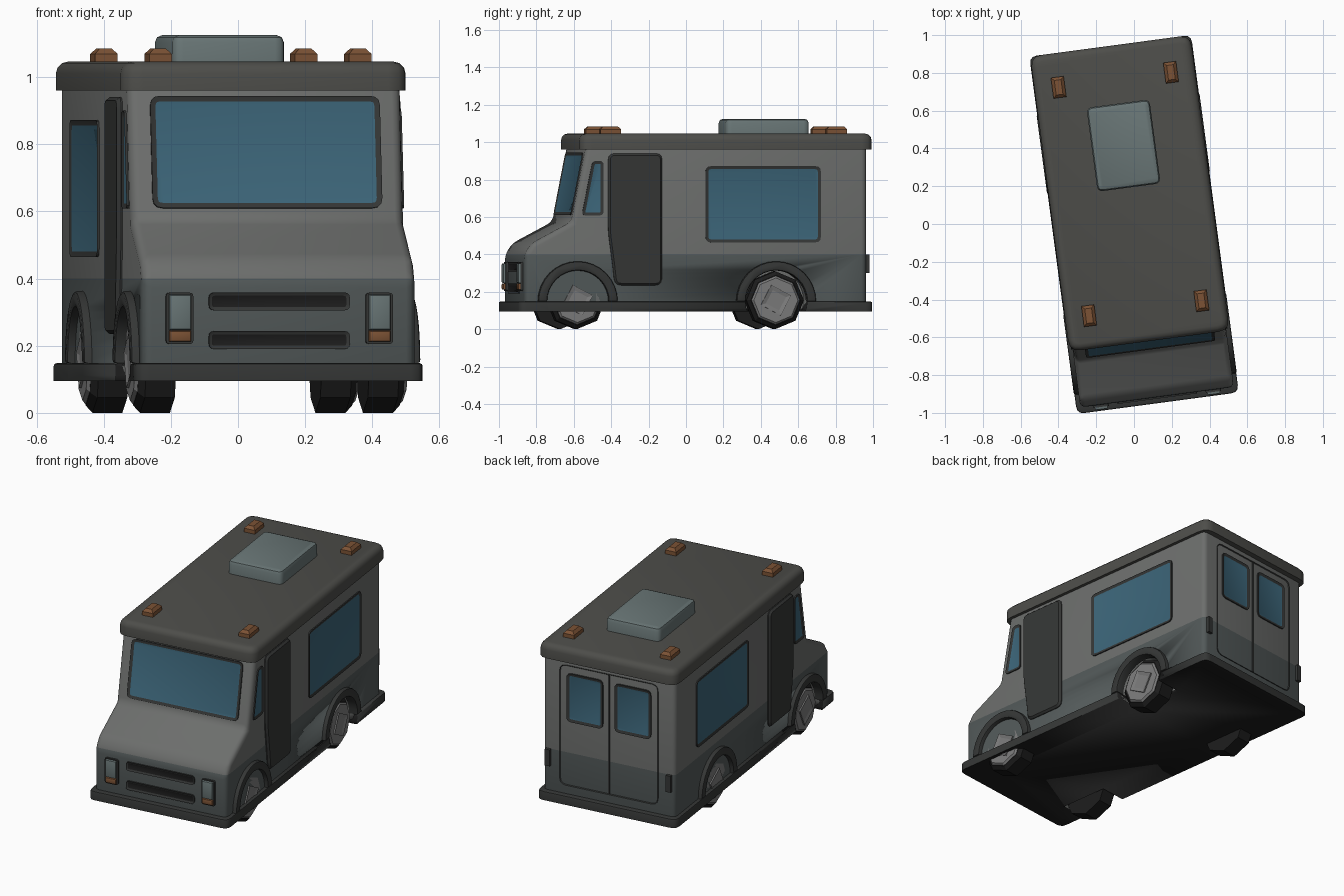
import bpy, bmesh
from math import sin, cos, pi, radians
from mathutils import Matrix, Vector

if "Cube" in bpy.data.objects:
    bpy.data.objects.remove(bpy.data.objects["Cube"])

def material(name, rgb):
    m = bpy.data.materials.new(name)
    m.diffuse_color = (*rgb, 1)
    m.use_nodes = True
    m.node_tree.nodes["Principled BSDF"].inputs["Base Color"].default_value = m.diffuse_color
    return m

BODY = material("body_grey", (.15, .155, .15))
LOWER = material("lower_grey", (.085, .1, .1))
ROOF = material("roof_grey", (.075, .075, .068))
TRIM = material("trim_dark", (.035, .037, .036))
BLACK = material("black", (.012, .012, .012))
GLASS = material("glass", (.045, .13, .19))
METAL = material("metal", (.2, .2, .2))
UNIT = material("unit_grey", (.14, .18, .18))
AMBER = material("amber", (.2, .085, .035))
parts = []

def axes(u, v, n, origin=(0, 0, 0)):
    m = Matrix((u, v, n)).transposed().to_4x4()
    m.translation = origin
    return m

def side(s):
    return axes((0, 1, 0), (0, 0, 1), (s, 0, 0))

PLAN = Matrix.Identity(4)
FRONT = axes((1, 0, 0), (0, 0, 1), (0, -1, 0), (0, -.925, 0))
BACK = axes((1, 0, 0), (0, 0, 1), (0, 1, 0), (0, .92, 0))

def rounded(pts, r, n=3):
    """Round the corners of a polygon."""
    out, pts = [], [Vector(p) for p in pts]
    for i, p in enumerate(pts):
        a = p + (pts[i - 1] - p).normalized() * r
        b = p + (pts[(i + 1) % len(pts)] - p).normalized() * r
        for k in range(n + 1):
            t = k / n
            out.append(a * (1 - t) ** 2 + p * 2 * t * (1 - t) + b * t * t)
    return out

def rect(u0, u1, v0, v1, r=0):
    pts = [(u0, v0), (u1, v0), (u1, v1), (u0, v1)]
    return rounded(pts, r) if r else pts

def circle(u, v, r, n, phase=0):
    return [(u + r * cos(phase + 2 * pi * k / n), v + r * sin(phase + 2 * pi * k / n)) for k in range(n)]

def slab(name, outline, n0, n1, m, mats, inset=0, depth=0, bevel=0, seg=2, all_edges=False, split=None, smooth=True):
    """Extrude an outline; optionally inset its outer cap or bevel its edges."""
    bm = bmesh.new()
    lo = [bm.verts.new((p[0], p[1], n0)) for p in outline]
    hi = [bm.verts.new((p[0], p[1], n1)) for p in outline]
    bm.faces.new(lo[::-1])
    top = bm.faces.new(hi)
    for i in range(len(lo)):
        j = (i + 1) % len(lo)
        bm.faces.new((lo[i], lo[j], hi[j], hi[i]))
    bm.normal_update()
    if inset:
        bmesh.ops.inset_region(bm, faces=[top], thickness=inset, depth=depth, use_even_offset=True)
        top.material_index = len(mats) - 1
    if bevel:
        bmesh.ops.bevel(bm, geom=list(bm.edges if all_edges else top.edges), offset=bevel,
                        segments=seg, profile=.5, affect='EDGES', clamp_overlap=all_edges)
    bm.transform(m)
    if split:
        bmesh.ops.bisect_plane(bm, geom=bm.verts[:] + bm.edges[:] + bm.faces[:],
                               plane_co=(0, 0, split), plane_no=(0, 0, 1))
        for f in bm.faces:
            f.material_index = int(f.calc_center_median().z < split)
    bmesh.ops.recalc_face_normals(bm, faces=bm.faces)
    me = bpy.data.meshes.new(name)
    bm.to_mesh(me)
    bm.free()
    for x in mats:
        me.materials.append(x)
    ob = bpy.data.objects.new(name, me)
    bpy.context.collection.objects.link(ob)
    if smooth:
        activate(ob)
        bpy.ops.object.shade_smooth_by_angle(angle=radians(35))
    parts.append(ob)
    return ob

def activate(ob):
    bpy.ops.object.select_all(action='DESELECT')
    ob.select_set(True)
    bpy.context.view_layer.objects.active = ob

def window(name, outline, m, t=.016):
    slab(name, outline, -.012, .007, m, [TRIM, GLASS], inset=t, depth=-.005)

def seam(name, outline, m):
    slab(name, outline, -.012, .005, m, [TRIM], inset=.01, depth=-.012)

# Body shell from its side profile, two-tone
profile = [(-.925, .11), (-.925, .40), (-.885, .46), (-.67, .575), (-.59, .985), (.92, .985), (.92, .11)]
body = slab("body", profile, -.41, .41, side(1), [BODY, LOWER], bevel=.028, seg=3, all_edges=True, split=.4)

# Skirt and floor running all round
skirt = slab("skirt_bumper", rect(-.432, .432, -.957, .952, .04), .095, .148, PLAN, [BLACK], bevel=.008)
skirt.data.materials.append(TRIM)
for f in skirt.data.polygons:
    f.material_index = int(f.normal.z > -.5)

# Wheel wells cut from body and skirt
AXLES = {"front": -.64, "rear": .43}
SIDES = {"left": -1, "right": 1}
for y in AXLES.values():
    for s in SIDES.values():
        cutter = slab("well_cutter", circle(y, .155, .168, 24), .27, .6, side(s), [BLACK])
        cutter.hide_render = True
        for ob in (body, skirt):
            activate(ob)
            mod = ob.modifiers.new("well", 'BOOLEAN')
            mod.operation, mod.object, mod.solver = 'DIFFERENCE', cutter, 'EXACT'
            bpy.ops.object.modifier_apply(modifier=mod.name)
        parts.remove(cutter)
        bpy.data.objects.remove(cutter)

# Roof cap, roof unit and marker lights
slab("roof", rect(-.428, .428, -.625, .952, .06), .96, 1.046, PLAN, [ROOF], bevel=.035, seg=3)
slab("roof_unit", rect(-.168, .168, .195, .643, .03), 1.03, 1.125, PLAN, [UNIT], bevel=.022)
for x in (-.3, .3):
    for y in (-.45, .77):
        slab("marker_light", rect(x - .034, x + .034, y - .055, y + .055), 1.03, 1.085, PLAN, [AMBER],
             bevel=.016, seg=1, smooth=False)

# Windscreen on the sloped front
slope = Vector((0, .08, .41)).normalized()
screen = axes((1, 0, 0), slope, Vector((1, 0, 0)).cross(slope), (0, -.67, .575))
window("windscreen", rect(-.345, .345, .035, .375, .03), screen)

# Grille slots and headlights
for z in (.19, .305):
    slab("grille_slot", rect(-.212, .212, z, z + .054, .018), -.01, .008, FRONT, [TRIM, BLACK], inset=.01, depth=-.006)
for s in (-1, 1):
    x = s * .3
    slab("headlight_frame", rect(x - .041, x + .041, .205, .358, .012), -.01, .012, FRONT, [TRIM])
    slab("headlight", rect(x - .033, x + .033, .247, .352), 0, .026, FRONT, [UNIT], bevel=.008)
    slab("indicator", rect(x - .033, x + .033, .212, .245), 0, .026, FRONT, [AMBER], bevel=.008)

for sname, s in SIDES.items():
    # Side glass and cab door
    flank = side(s) @ Matrix.Translation((0, 0, .41))
    window(sname + "_side_window", rect(.05, .672, .464, .872, .03), flank)
    window(sname + "_door_window", rect(-.448, -.222, .603, .902, .03), flank)
    window(sname + "_quarter_window", rounded([(-.618, .608), (-.5, .608), (-.5, .9), (-.56, .9)], .022), flank)
    seam(sname + "_door_seam", rounded([(-.184, .235), (-.44, .235), (-.45, .33), (-.475, .52),
                                        (-.475, .94), (-.184, .94)], .035), flank)
    # Rear doors and tail lights
    u0, u1 = sorted((s * .036, s * .262))
    window(sname + "_rear_window", rect(u0, u1, .59, .885, .03), BACK)
    u0, u1 = sorted((s * .36, s * .39))
    slab(sname + "_tail_light", rect(u0, u1, .30, .40), -.01, .018, BACK, [TRIM])
    for aname, y in AXLES.items():
        # Wheel arch flare
        arc = [(y + r * cos(a), .148 + r * sin(a)) for r, ks in ((.215, range(17)), (.166, range(16, -1, -1)))
               for a in [pi * k / 16 for k in ks]]
        slab(f"{aname}_{sname}_arch", arc, .38, .435, side(s), [TRIM], bevel=.01)
        # Faceted tyre and hub
        slab(f"{aname}_{sname}_tyre", circle(y, .155, .155, 8, pi / 2), .29, .4, side(s), [BLACK],
             bevel=.02, seg=1, smooth=False)
        slab(f"{aname}_{sname}_rim", circle(y, .155, .132, 8, pi / 2), .38, .41, side(s), [METAL],
             bevel=.012, seg=1, smooth=False)
        slab(f"{aname}_{sname}_hub", circle(y, .155, .085, 4, .3), .4, .418, side(s), [METAL],
             inset=.02, depth=-.006, smooth=False)
seam("rear_door_seam", rect(-.305, .305, .2, .93, .04), BACK)
slab("rear_door_split", rect(-.005, .005, .205, .925), -.01, .005, BACK, [TRIM])

# Turn the whole van slightly about the vertical axis
turn = Matrix.Rotation(radians(7.6), 4, 'Z')
for ob in parts:
    ob.data.transform(turn)
